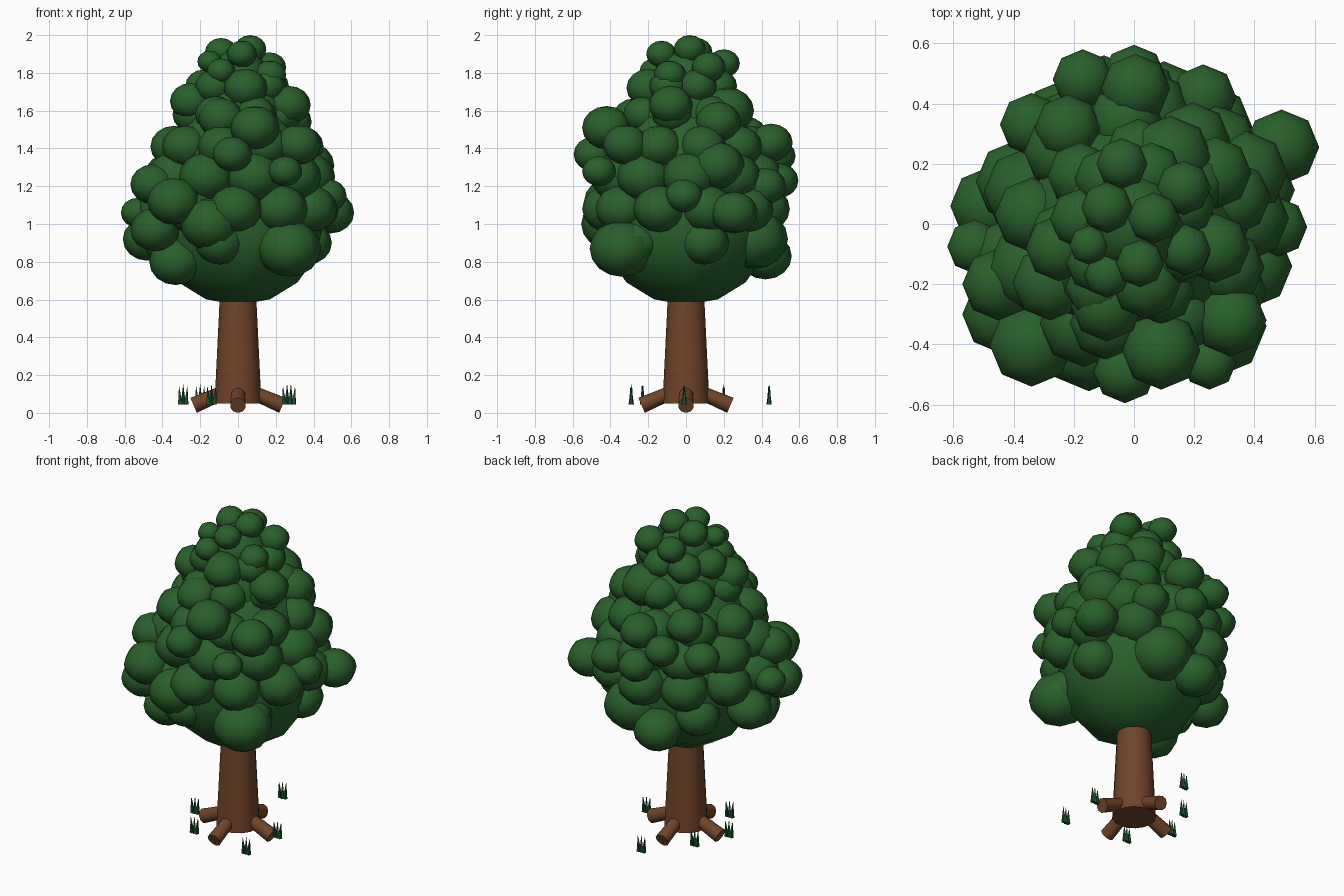
import bpy, bmesh, math
from mathutils import Vector, Matrix


def material(name, col):
    m = bpy.data.materials.new(name)
    m.diffuse_color = (*col, 1)
    return m


LEAF = material("leaf green", (0.022, 0.118, 0.024))
BARK = material("bark brown", (0.165, 0.058, 0.022))
GRASS = material("grass dark green", (0.012, 0.075, 0.024))


def finish(bm, name, mat, angle):
    me = bpy.data.meshes.new(name)
    bm.to_mesh(me)
    bm.free()
    ob = bpy.data.objects.new(name, me)
    bpy.context.collection.objects.link(ob)
    me.materials.append(mat)
    bpy.ops.object.select_all(action='DESELECT')
    ob.select_set(True)
    bpy.context.view_layer.objects.active = ob
    bpy.ops.object.shade_smooth_by_angle(angle=math.radians(angle))
    return ob


def cone(bm, a, b, r1, r2, sides):
    a, b = Vector(a), Vector(b)
    d = b - a
    mat = Matrix.Translation((a + b) / 2) @ d.to_track_quat('Z', 'Y').to_matrix().to_4x4()
    bmesh.ops.create_cone(bm, cap_ends=True, segments=sides, radius1=r1, radius2=r2,
                          depth=d.length, matrix=mat)


def ball(bm, x, y, z, r, squash=0.88):
    mat = Matrix.Translation((x, y, z)) @ Matrix.Diagonal((1, 1, squash, 1))
    bmesh.ops.create_uvsphere(bm, u_segments=8, v_segments=8, radius=r, matrix=mat)


# Trunk
bm = bmesh.new()
cone(bm, (0, 0, 0.05), (0, 0, 0.85), 0.124, 0.085, 16)
finish(bm, "trunk", BARK, 40)

# Four roots sloping down to the ground
bm = bmesh.new()
for i in range(4):
    c, s = math.cos(i * math.pi / 2), math.sin(i * math.pi / 2)
    cone(bm, (0.05 * c, 0.05 * s, 0.12), (0.235 * c, 0.235 * s, 0.04), 0.036, 0.043, 10)
finish(bm, "roots", BARK, 40)

# Crown core: a stack of big balls
bm = bmesh.new()
for z, r in ((0.98, 0.445), (1.3, 0.4), (1.55, 0.28), (1.77, 0.17)):
    ball(bm, 0, 0, z, r, 0.92)
finish(bm, "crown_core", LEAF, 60)

# Main leaf clumps: x, y, z, radius
CLUMPS = [
    (0.49, 0.255, 1.06, 0.125), (0.475, -0.01, 1.15, 0.1), (-0.17, 0.48, 1.36, 0.1),
    (0, 0.49, 1.23, 0.105), (0.005, 0.45, 1.43, 0.115), (-0.34, 0.33, 1.3, 0.105),
    (-0.22, 0.32, 1.47, 0.11), (0.23, 0.42, 1.2, 0.11), (0.12, 0.22, 1.6, 0.14),
    (-0.04, 0.2, 1.85, 0.085), (-0.09, 0.055, 1.91, 0.085), (0.165, 0.12, 1.83, 0.09),
    (0.065, 0.02, 1.925, 0.085), (-0.15, -0.07, 1.86, 0.065), (0.17, -0.085, 1.79, 0.085),
    (0.02, -0.13, 1.9, 0.08), (-0.09, -0.17, 1.81, 0.075), (-0.09, -0.27, 1.56, 0.12),
    (0.04, -0.2, 1.72, 0.115), (-0.25, -0.08, 1.65, 0.11), (-0.48, 0.06, 0.92, 0.13),
    (-0.53, -0.075, 1.06, 0.09), (-0.45, -0.2, 1.21, 0.12), (-0.34, -0.4, 1.12, 0.14),
    (-0.03, -0.49, 1.37, 0.105), (0.09, -0.42, 1.51, 0.13), (0.32, -0.32, 1.42, 0.12),
    (0.25, -0.46, 1.28, 0.09), (0.27, -0.08, 1.63, 0.115), (0.37, 0.17, 1.31, 0.14),
    (0.27, 0.17, 1.54, 0.12), (-0.44, -0.3, 0.97, 0.13), (0.27, -0.34, 0.87, 0.17),
    (-0.1, 0.42, 0.83, 0.14), (-0.33, -0.22, 0.8, 0.14), (-0.15, -0.4, 1.0, 0.155),
    (0.1, 0.36, 0.92, 0.18),
]
bm = bmesh.new()
for c in CLUMPS:
    ball(bm, *c)
finish(bm, "leaf_clumps", LEAF, 60)

# Filler clumps in rings around the core: height, ring radius, ball radius, count, start angle
bm = bmesh.new()
for z, ring, r, n, start in ((0.9, 0.38, 0.13, 6, 15), (1.08, 0.41, 0.14, 10, 16),
                             (1.25, 0.37, 0.145, 9, 3), (1.41, 0.34, 0.125, 9, 15),
                             (1.58, 0.24, 0.11, 7, 35), (1.73, 0.18, 0.1, 7, 20)):
    for i in range(n):
        a = math.radians(start) + i * math.tau / n
        ball(bm, ring * math.cos(a), ring * math.sin(a), z, r)
finish(bm, "filler_clumps", LEAF, 60)

# Grass tufts: three thin blades each
bm = bmesh.new()
for x, y in ((-0.29, -0.01), (-0.2, 0.2), (-0.14, -0.23), (0.26, -0.29), (0.28, -0.01), (0, 0.44)):
    for k in (-1, 0, 1):
        base = (x + 0.016 * k, y, 0.045)
        tip = (x + 0.022 * k, y + 0.004 * k, 0.15 - 0.008 * abs(k))
        cone(bm, base, tip, 0.014, 0.0005, 4)
finish(bm, "grass_tufts", GRASS, 20)
